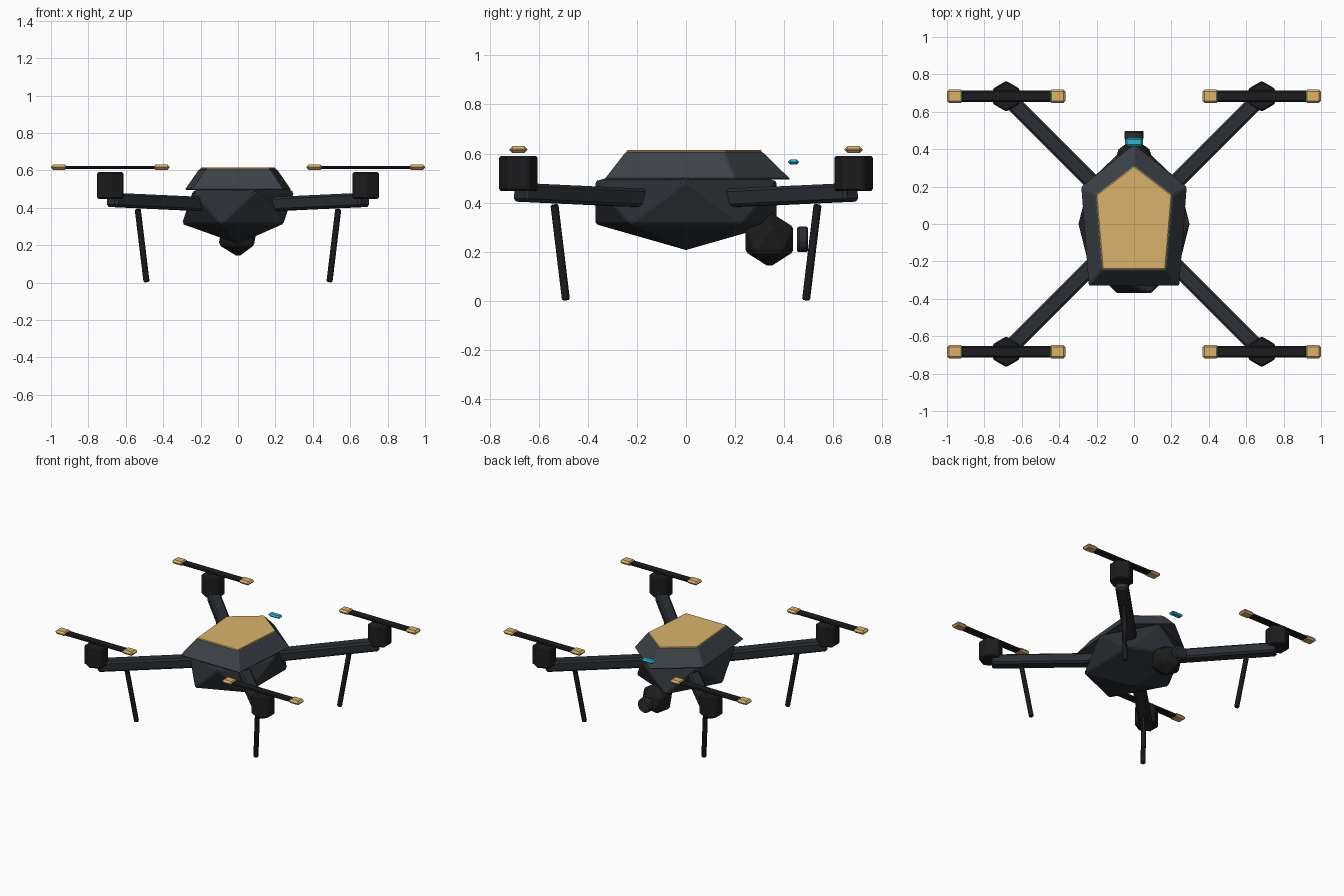
import bpy, bmesh
from mathutils import Vector, Matrix

if "Cube" in bpy.data.objects:
    bpy.data.objects.remove(bpy.data.objects["Cube"])


def mat(name, rgb):
    m = bpy.data.materials.new(name)
    m.diffuse_color = (*rgb, 1)
    m.use_nodes = True
    m.node_tree.nodes["Principled BSDF"].inputs["Base Color"].default_value = m.diffuse_color
    return m


HULL = mat("hull_grey", (0.024, 0.028, 0.034))
COVER = mat("cover_grey", (0.045, 0.053, 0.063))
BLACK = mat("black", (0.012, 0.012, 0.013))
GOLD = mat("gold", (0.70, 0.45, 0.15))
CYAN = mat("cyan", (0.03, 0.47, 0.64))


def finish(name, bm, material, bevel, matrix=Matrix()):
    bmesh.ops.recalc_face_normals(bm, faces=bm.faces)
    me = bpy.data.meshes.new(name)
    bm.to_mesh(me)
    bm.free()
    me.materials.append(material)
    ob = bpy.data.objects.new(name, me)
    ob.matrix_world = matrix
    bpy.context.collection.objects.link(ob)
    if bevel:
        b = ob.modifiers.new("bevel", 'BEVEL')
        b.width, b.segments = bevel, 1
        b.limit_method = 'ANGLE'
    return ob


def box(name, loc, size, material, bevel, rot=Matrix()):
    bm = bmesh.new()
    bmesh.ops.create_cube(bm, size=1, matrix=Matrix.Diagonal((*size, 1)))
    return finish(name, bm, material, bevel, Matrix.Translation(loc) @ rot)


def cylinder(name, loc, r, depth, sides, material, bevel, rot=Matrix()):
    bm = bmesh.new()
    bmesh.ops.create_cone(bm, cap_ends=True, segments=sides,
                          radius1=r, radius2=r, depth=depth)
    return finish(name, bm, material, bevel, Matrix.Translation(loc) @ rot)


def ico(name, loc, radii, material, bevel):
    bm = bmesh.new()
    bmesh.ops.create_icosphere(bm, subdivisions=1, radius=1,
                               matrix=Matrix.Diagonal((*radii, 1)))
    return finish(name, bm, material, bevel, Matrix.Translation(loc))


def loft(name, bottom, z0, top, z1, material, bevel):
    # Solid between two matching outlines
    bm = bmesh.new()
    lo = [bm.verts.new((x, y, z0)) for x, y in bottom]
    hi = [bm.verts.new((x, y, z1)) for x, y in top]
    bm.faces.new(lo)
    bm.faces.new(hi)
    n = len(lo)
    for i in range(n):
        j = (i + 1) % n
        bm.faces.new((lo[i], lo[j], hi[j], hi[i]))
    return finish(name, bm, material, bevel)


def pentagon(tip, wide, wide_y, back, back_y):
    return [(0, tip), (-wide, wide_y), (-back, back_y), (back, back_y), (wide, wide_y)]


# Faceted hull, tapered cover and gold top panel
ico("hull", (0, 0, 0.40), (0.335, 0.438, 0.193), HULL, 0.008)
top = pentagon(0.315, 0.208, 0.155, 0.172, -0.245)
loft("top_cover", pentagon(0.43, 0.285, 0.20, 0.245, -0.332), 0.495, top, 0.607, COVER, 0.006)
panel = pentagon(0.31, 0.202, 0.155, 0.168, -0.242)
loft("top_panel", panel, 0.600, panel, 0.614, GOLD, 0.004)

# Camera ball, lens and status light
ico("camera_ball", (0, 0.34, 0.25), (0.117, 0.117, 0.115), BLACK, 0.008)
cylinder("camera_lens", (0, 0.475, 0.25), 0.055, 0.046, 8, HULL, 0.008,
         Matrix.Rotation(1.5707963, 4, 'X'))
box("status_light", (0, 0.438, 0.565), (0.095, 0.046, 0.021), CYAN, 0.01)

# Arms, motors, propellers and legs, one set per corner
C = 0.683
for sx, side in ((-1, "left"), (1, "right")):
    for sy, end in ((-1, "front"), (1, "back")):
        tag = f"{end}_{side}"
        a, b = Vector((sx * 0.14, sy * 0.14, 0.417)), Vector((sx * 0.678, sy * 0.678, 0.442))
        fwd = (b - a).normalized()
        across = Vector((0, 0, 1)).cross(fwd).normalized()
        rot = Matrix((fwd, across, fwd.cross(across))).transposed().to_4x4()
        box(f"arm_{tag}", (a + b) / 2, ((b - a).length, 0.085, 0.075), HULL, 0.012, rot)
        cylinder(f"motor_{tag}", (sx * C, sy * C, 0.519), 0.082, 0.142, 6, BLACK, 0.008)
        box(f"propeller_{tag}", (sx * C, sy * C, 0.615), (0.60, 0.06, 0.016), BLACK, 0.006)
        for k in (-1, 1):
            box(f"propeller_tip_{tag}_{k}", (sx * C + k * 0.274, sy * C, 0.616),
                (0.086, 0.073, 0.028), GOLD, 0.012)
        p, q = Vector((sx * 0.536, sy * 0.536, 0.392)), Vector((sx * 0.489, sy * 0.489, 0.003))
        cylinder(f"leg_{tag}", (p + q) / 2, 0.0185, (p - q).length, 8, BLACK, 0.006,
                 (p - q).to_track_quat('Z', 'Y').to_matrix().to_4x4())
